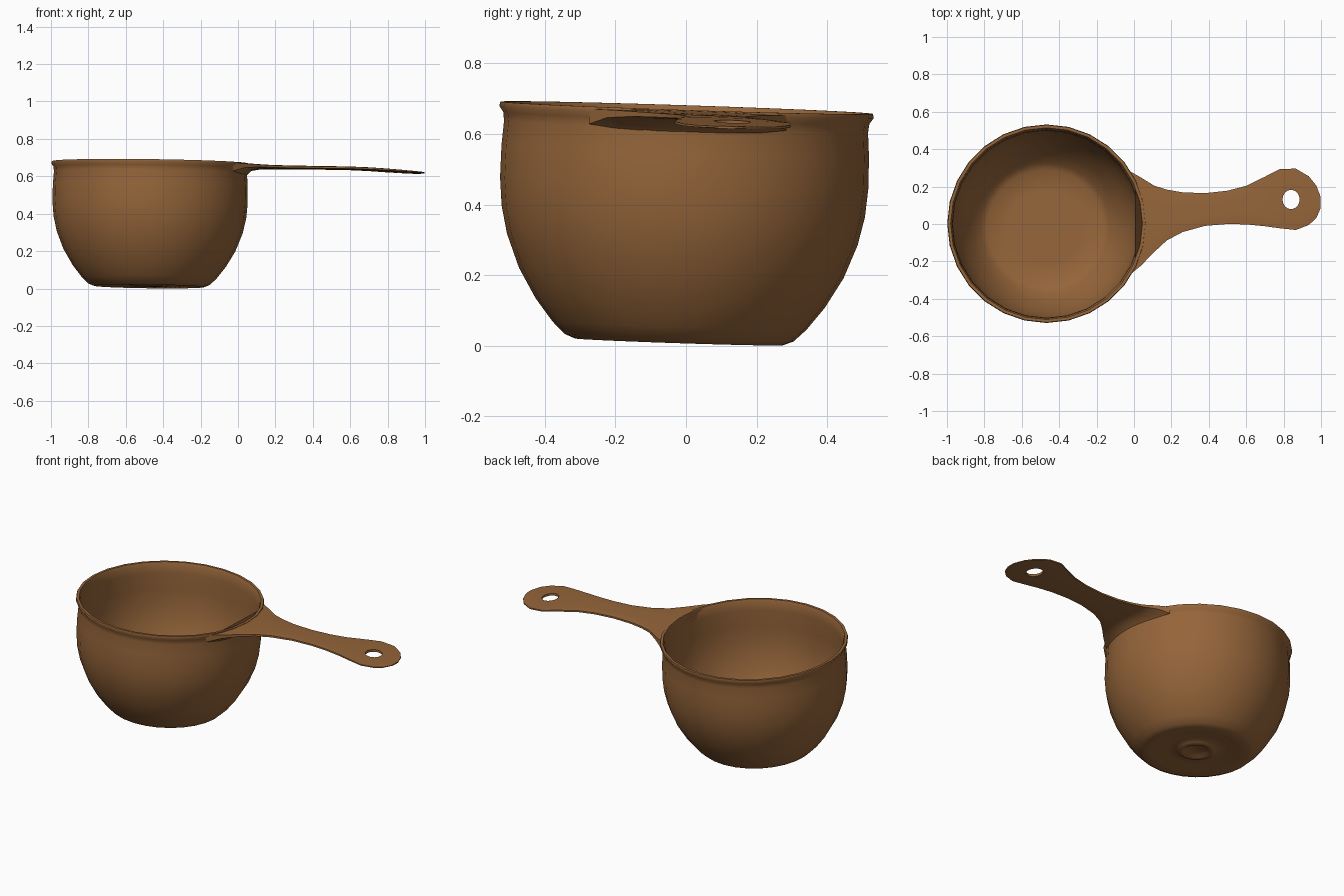
import bpy, bmesh, math
from mathutils import Matrix

if "Cube" in bpy.data.objects:
    bpy.data.objects.remove(bpy.data.objects["Cube"])

mat = bpy.data.materials.new("brown_plastic")
mat.diffuse_color = (0.30, 0.13, 0.042, 1)
mat.use_nodes = True
mat.node_tree.nodes["Principled BSDF"].inputs["Base Color"].default_value = mat.diffuse_color


def make_object(name, bm):
    bmesh.ops.recalc_face_normals(bm, faces=bm.faces)
    me = bpy.data.meshes.new(name)
    bm.to_mesh(me)
    bm.free()
    ob = bpy.data.objects.new(name, me)
    bpy.context.collection.objects.link(ob)
    me.materials.append(mat)
    return ob


def smooth(ob, angle):
    bpy.ops.object.select_all(action='DESELECT')
    ob.select_set(True)
    bpy.context.view_layer.objects.active = ob
    bpy.ops.object.shade_smooth_by_angle(angle=math.radians(angle))


def lathe(name, profile, sides):
    """Revolve (radius, z) points; both ends lie on the axis."""
    bm = bmesh.new()
    rings = []
    for r, z in profile:
        if r == 0:
            rings.append([bm.verts.new((0, 0, z))] * sides)
        else:
            rings.append([bm.verts.new((r * math.cos(2 * math.pi * i / sides),
                                        r * math.sin(2 * math.pi * i / sides), z))
                          for i in range(sides)])
    for a, b in zip(rings, rings[1:]):
        for i in range(sides):
            j = (i + 1) % sides
            bm.faces.new(list(dict.fromkeys((a[i], a[j], b[j], b[i]))))
    return make_object(name, bm)


# Cup: underside with moulded ring, outer wall, flared lip, inner wall, floor
cup = lathe("cup", [
    (0, 0.014), (0.06, 0.014), (0.075, 0.003), (0.09, 0.001), (0.105, 0.006), (0.115, 0.014),
    (0.17, 0.012), (0.24, 0.006), (0.295, 0.0), (0.325, 0.012), (0.36, 0.046),
    (0.41, 0.11), (0.46, 0.195), (0.497, 0.29), (0.515, 0.37), (0.522, 0.45),
    (0.521, 0.54), (0.516, 0.61), (0.519, 0.635), (0.531, 0.652), (0.528, 0.664),
    (0.513, 0.664), (0.505, 0.645), (0.501, 0.60), (0.505, 0.50), (0.502, 0.40),
    (0.482, 0.30), (0.446, 0.205), (0.396, 0.12), (0.345, 0.055), (0.31, 0.032),
    (0.2, 0.030), (0, 0.030)], 28)
# The scanned cup leans slightly
cup.matrix_world = (Matrix.Translation((-0.476, -0.02, 0.011))
                    @ Matrix.Rotation(-0.033, 4, 'X') @ Matrix.Rotation(0.013, 4, 'Y'))
smooth(cup, 50)

# Handle stations: x, y low, y high, top z, thickness, edge sweep-back
stations = [
    (0.048, -0.275, 0.285, 0.666, 0.060, 0.075),
    (0.075, -0.225, 0.250, 0.665, 0.034, 0.040),
    (0.120, -0.150, 0.205, 0.662, 0.023, 0.012),
    (0.175, -0.088, 0.184, 0.659, 0.020, 0),
    (0.26, -0.043, 0.169, 0.657, 0.019, 0),
    (0.38, -0.010, 0.165, 0.655, 0.018, 0),
    (0.50, 0.000, 0.178, 0.653, 0.017, 0),
    (0.60, -0.002, 0.204, 0.651, 0.017, 0),
    (0.70, -0.012, 0.253, 0.646, 0.016, 0),
    (0.78, -0.023, 0.294, 0.640, 0.015, 0),
    (0.865, -0.032, 0.296, 0.633, 0.013, 0),
    (0.935, -0.005, 0.255, 0.627, 0.011, 0),
    (0.975, 0.032, 0.205, 0.624, 0.009, 0),
    (0.998, 0.085, 0.145, 0.622, 0.007, 0)]
cols = 8
bm = bmesh.new()
loops = []
for x, lo, hi, top, thick, sweep in stations:
    upper, lower = [], []
    for c in range(cols + 1):
        t = 2 * c / cols - 1
        y = lo + (hi - lo) * c / cols
        z = top - 0.033 * (y - (lo + hi) / 2)
        edge = thick * 0.22 * t ** 4
        px = x - sweep * t * t
        upper.append(bm.verts.new((px, y, z - min(edge, 0.004))))
        lower.append(bm.verts.new((px, y, z - thick + edge)))
    loops.append(upper + lower[::-1])
for a, b in zip(loops, loops[1:]):
    for i in range(len(a)):
        j = (i + 1) % len(a)
        bm.faces.new((a[i], a[j], b[j], b[i]))
bm.faces.new(loops[0])
bm.faces.new(loops[-1])
handle = make_object("handle", bm)

# Hanging hole cut through the handle end
bm = bmesh.new()
bmesh.ops.create_cone(bm, cap_ends=True, segments=16, radius1=1, radius2=1, depth=1,
                      matrix=Matrix.Translation((0.84, 0.131, 0.63))
                      @ Matrix.Diagonal((0.046, 0.052, 0.3, 1)))
cutter = make_object("hole_cutter", bm)
bpy.context.view_layer.objects.active = handle
mod = handle.modifiers.new("hanging_hole", 'BOOLEAN')
mod.operation = 'DIFFERENCE'
mod.object = cutter
bpy.ops.object.select_all(action='DESELECT')
handle.select_set(True)
bpy.ops.object.modifier_apply(modifier=mod.name)
bpy.data.objects.remove(cutter)
smooth(handle, 40)
